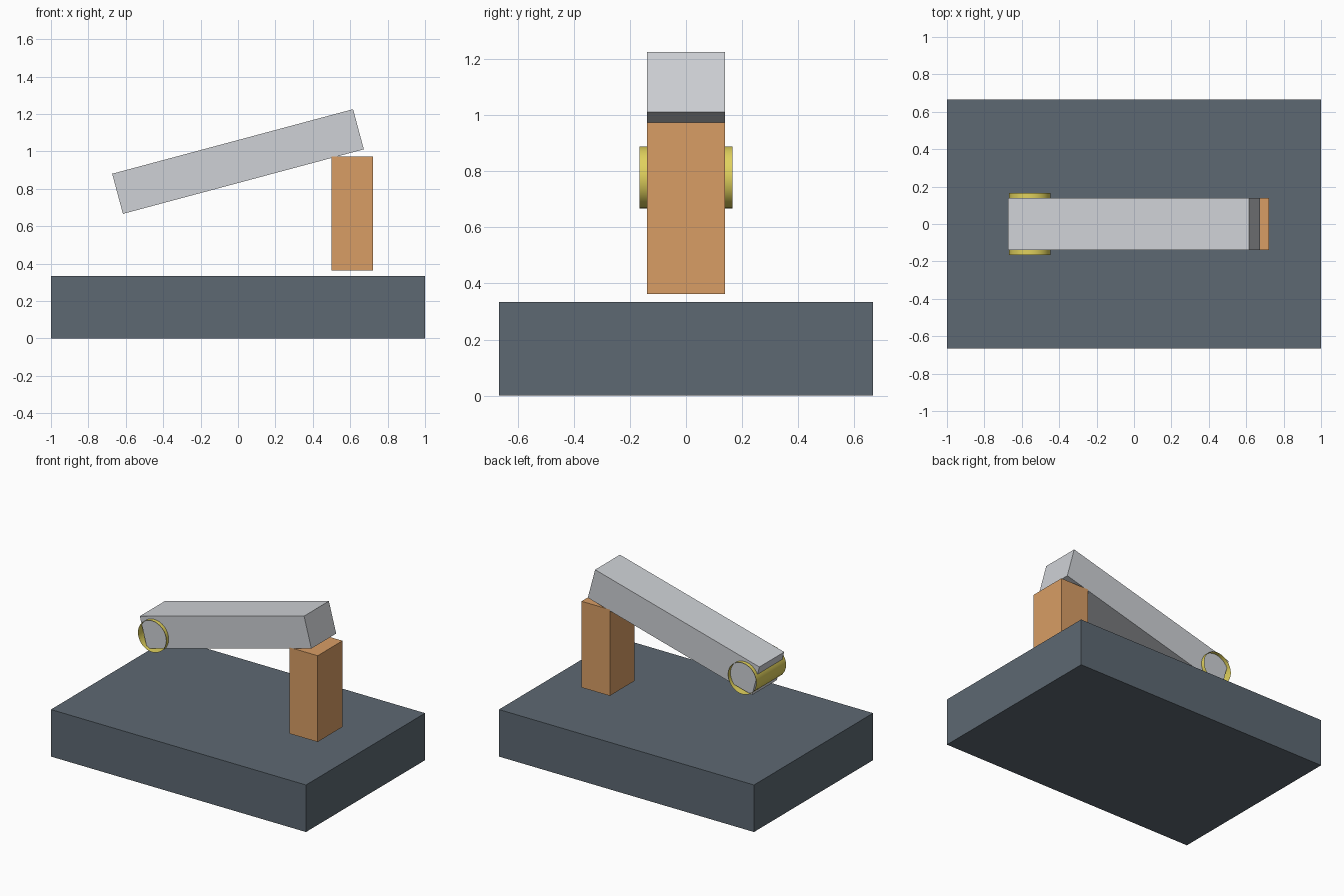
import bpy
from math import radians

if "Cube" in bpy.data.objects:
    bpy.data.objects.remove(bpy.data.objects["Cube"])


def paint(obj, name, rgb):
    mat = bpy.data.materials.new(name)
    mat.diffuse_color = (*rgb, 1)
    mat.use_nodes = True
    mat.node_tree.nodes["Principled BSDF"].inputs["Base Color"].default_value = mat.diffuse_color
    obj.data.materials.append(mat)


def block(name, centre, size, colour, tilt=0):
    bpy.ops.mesh.primitive_cube_add(size=1, location=centre, rotation=(0, radians(tilt), 0))
    obj = bpy.context.object
    obj.name = name
    obj.scale = size
    paint(obj, name + "_paint", colour)
    return obj


# Base slab
block("base", (0, 0, 1 / 6), (2, 4 / 3, 1 / 3), (0.11, 0.14, 0.17))

# Upright post, hovering slightly above the base
block("post", (0.611, 0, 0.668), (0.222, 0.278, 0.611), (0.69, 0.34, 0.13))

# Arm tilted 15 degrees, resting on the post
block("arm", (0, 0, 0.946), (4 / 3, 0.278, 0.222), (0.62, 0.64, 0.67), tilt=-15)

# Open thin-walled sleeve around the low end of the arm
bpy.ops.mesh.primitive_cylinder_add(vertices=32, radius=0.111, depth=0.333,
                                    end_fill_type='NOTHING',
                                    location=(-0.557, 0, 0.778),
                                    rotation=(radians(90), 0, 0))
sleeve = bpy.context.object
sleeve.name = "pivot_sleeve"
bpy.ops.object.shade_smooth_by_angle()
paint(sleeve, "sleeve_paint", (0.75, 0.64, 0.11))
